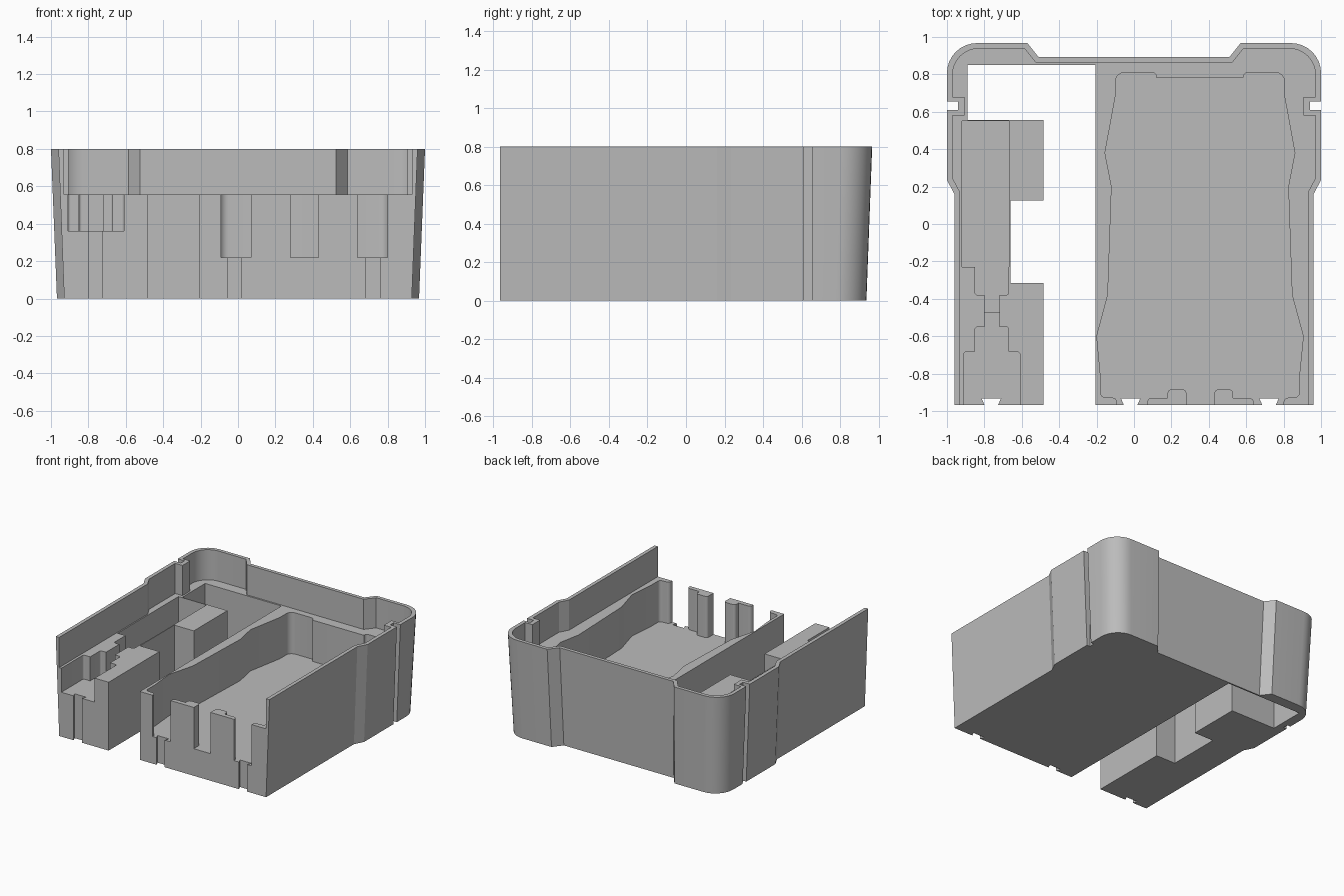
import bpy, bmesh, math
from mathutils import Vector

old = bpy.data.objects.get("Cube")
if old:
    bpy.data.objects.remove(old)

TOP, SHELF, FRONT = 0.8, 0.555, -0.967

grey = bpy.data.materials.new("plain_grey")
grey.use_nodes = True
grey.diffuse_color = (0.5, 0.5, 0.5, 1)
grey.node_tree.nodes["Principled BSDF"].inputs["Base Color"].default_value = (0.5, 0.5, 0.5, 1)


def rounded(points, steps=8):
    """Outline with circular corners; a third value is the corner's cut-back."""
    out = []
    for i, p in enumerate(points):
        c = Vector(p[:2])
        if len(p) == 2:
            out.append(c)
            continue
        u = (Vector(points[i - 1][:2]) - c).normalized()
        v = (Vector(points[(i + 1) % len(points)][:2]) - c).normalized()
        a, b, w = c + u * p[2], c + v * p[2], math.sin(u.angle(v) / 2)
        for k in range(steps + 1):
            t = k / steps
            wa, wc, wb = (1 - t) ** 2, 2 * w * t * (1 - t), t * t
            out.append((a * wa + c * wc + b * wb) / (wa + wc + wb))
    return out


def prism(name, points, z0, z1, draft=None):
    """Extruded outline; draft maps the top outline to the bottom one."""
    pts = rounded(points)
    low = [draft(p) for p in pts] if draft else pts
    bm = bmesh.new()
    lo = [bm.verts.new((p[0], p[1], z0)) for p in low]
    hi = [bm.verts.new((p[0], p[1], z1)) for p in pts]
    bm.faces.new(lo)
    bm.faces.new(hi)
    for i in range(len(pts)):
        j = (i + 1) % len(pts)
        bm.faces.new((lo[i], lo[j], hi[j], hi[i]))
    bmesh.ops.recalc_face_normals(bm, faces=bm.faces)
    mesh = bpy.data.meshes.new(name)
    bm.to_mesh(mesh)
    bm.free()
    mesh.materials.append(grey)
    ob = bpy.data.objects.new(name, mesh)
    bpy.context.collection.objects.link(ob)
    return ob


def box(name, x0, x1, y0, y1, z0, z1):
    return prism(name, [(x0, y0), (x1, y0), (x1, y1), (x0, y1)], z0, z1)


def mirrored(half):
    """Close a +x half outline with its mirror image."""
    return half + [(-p[0],) + tuple(p[1:]) for p in reversed(half)]


def cut(body, cutter):
    mod = body.modifiers.new("cut", 'BOOLEAN')
    mod.operation, mod.solver, mod.object = 'DIFFERENCE', 'EXACT', cutter
    deps = bpy.context.evaluated_depsgraph_get()
    mesh = bpy.data.meshes.new_from_object(body.evaluated_get(deps))
    body.modifiers.clear()
    body.data = mesh
    bpy.data.objects.remove(cutter)


# Tapered outer shell
outer = mirrored([(0.96, FRONT), (0.96, 0.16), (1, 0.235), (1, 0.967, 0.16),
                  (0.57, 0.967), (0.51, 0.892)])
body = prism("tray_body", outer, 0, TOP,
             lambda p: (p[0] * 0.968, p[1] - (0.03 if p[1] > 0.7 else 0)))

# Upper recess with bumps behind the side notches, open at the front
inner = mirrored([(0.93, -1.1), (0.93, 0.17), (0.97, 0.245), (0.97, 0.58),
                  (0.905, 0.58), (0.905, 0.678), (0.97, 0.678), (0.97, 0.938, 0.14),
                  (0.585, 0.938), (0.525, 0.863)])
cut(body, prism("recess_cutter", inner, SHELF, 1))

# Narrow vertical notches in both side walls
for s in (-1, 1):
    x0, x1 = sorted((s * 0.94, s * 1.1))
    cut(body, box("notch_cutter", x0, x1, 0.61, 0.655, -0.1, 1))

# Open channel between the two blocks
channel = [(-0.205, -1.1), (-0.205, 0.85), (-0.89, 0.85), (-0.89, 0.557),
           (-0.485, 0.557), (-0.485, 0.125), (-0.66, 0.125), (-0.66, -0.315),
           (-0.485, -0.315), (-0.485, -1.1)]
cut(body, prism("channel_cutter", channel, -0.1, 0.6))

# Large cavity with front openings around two pillars
r = 0.025
right_side = [(0.8, -1.1), (0.8, -0.93, r), (0.885, -0.925, r), (0.885, -0.8),
              (0.905, -0.6), (0.845, -0.38), (0.825, 0.2), (0.86, 0.38),
              (0.805, 0.68), (0.805, 0.81, 0.05), (0.585, 0.81, r), (0.585, 0.78, 0.005)]
left_side = [(0.12, 0.78, 0.005), (0.12, 0.81, r), (-0.1, 0.81, 0.05), (-0.1, 0.68),
             (-0.155, 0.38), (-0.12, 0.2), (-0.14, -0.38), (-0.199, -0.6),
             (-0.18, -0.8), (-0.18, -0.925, r), (-0.09, -0.93, r), (-0.09, -1.1)]
pillars = []
for flip in (False, True):
    p = [(0.07, -1.1), (0.07, -0.93, r), (0.18, -0.93), (0.18, -0.885, 0.02),
         (0.28, -0.885, 0.02), (0.28, -1.1)]
    if flip:
        p = [(0.71 - q[0],) + q[1:] for q in reversed(p)]
    pillars += p
cut(body, prism("cavity_cutter", right_side + left_side + pillars, 0.22, 0.6))

# Stepped seat and deep pocket in the narrow block
seat = [(-0.91, -1.1), (-0.61, -1.1), (-0.61, -0.683, 0.015), (-0.67, -0.683),
        (-0.67, -0.55, 0.015), (-0.72, -0.55), (-0.72, -0.46), (-0.8, -0.46),
        (-0.8, -0.55), (-0.85, -0.55, 0.015), (-0.85, -0.683), (-0.91, -0.683, 0.015)]
cut(body, prism("seat_cutter", seat, 0.36, 0.6))
pocket = [(-0.8, -0.47), (-0.72, -0.47), (-0.72, -0.38), (-0.67, -0.38, 0.015),
          (-0.67, -0.23), (-0.667, -0.23), (-0.667, 0.55), (-0.92, 0.55),
          (-0.92, -0.23), (-0.85, -0.23), (-0.85, -0.38, 0.015), (-0.8, -0.38)]
cut(body, prism("pocket_cutter", pocket, 0.15, 0.6))

# Dovetail slots in the front face
for x in (-0.763, -0.018, 0.722):
    slot = [(x - 0.022, -1.0), (x + 0.022, -1.0), (x + 0.052, -0.932), (x - 0.052, -0.932)]
    cut(body, prism("dovetail_cutter", slot, -0.1, 0.6))

# Smooth rounded corners, crisp edges
bpy.ops.object.select_all(action='DESELECT')
body.select_set(True)
bpy.context.view_layer.objects.active = body
bpy.ops.object.shade_smooth_by_angle(angle=math.radians(25))
